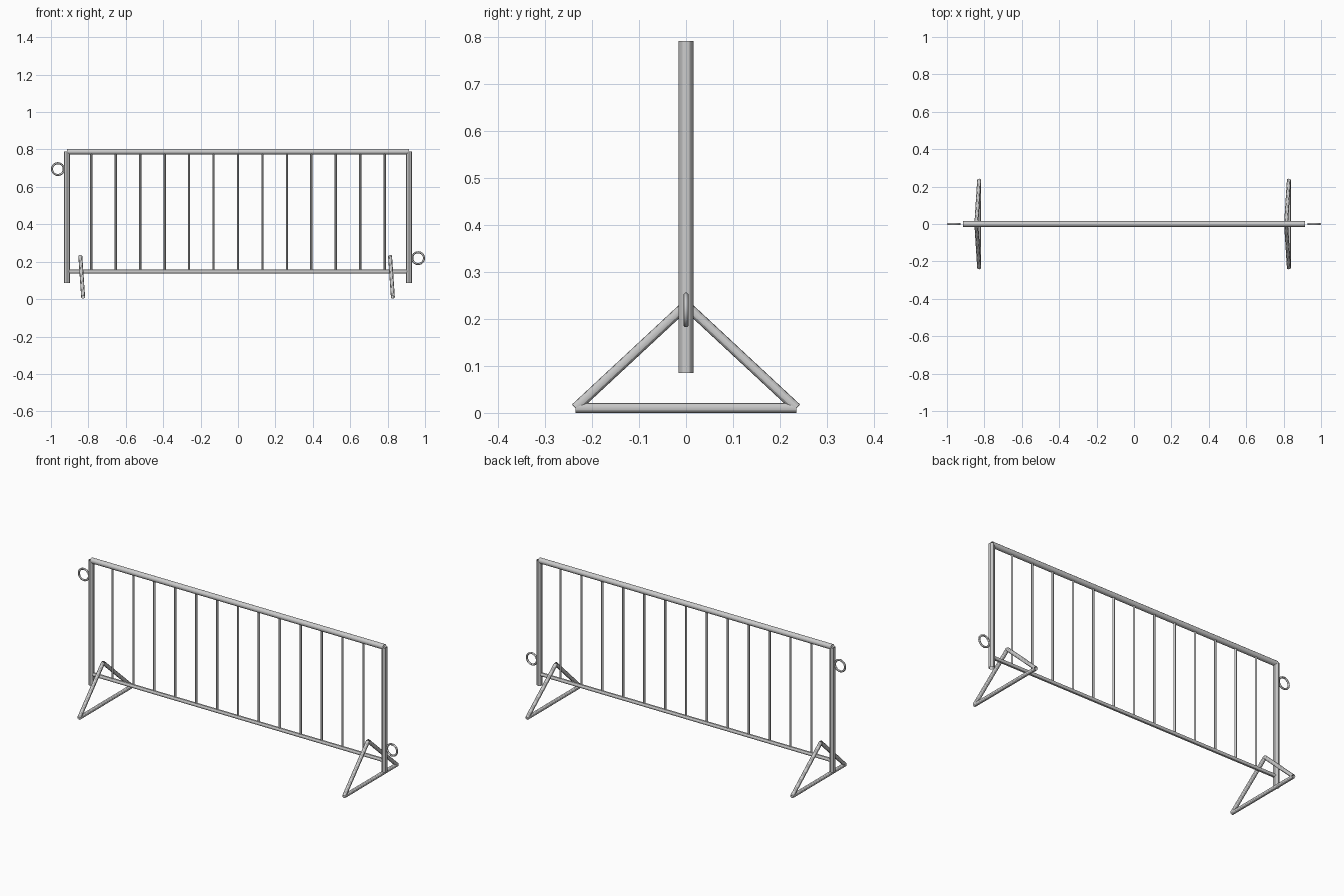
import bpy
from math import pi
from mathutils import Vector

if "Cube" in bpy.data.objects:
    bpy.data.objects.remove(bpy.data.objects["Cube"])


def tube(name, start, end, radius, sides=12):
    """Open-ended tube between two points."""
    a, b = Vector(start), Vector(end)
    d = b - a
    bpy.ops.mesh.primitive_cylinder_add(vertices=sides, radius=radius, depth=d.length,
                                        end_fill_type='NOTHING', location=(a + b) / 2)
    ob = bpy.context.object
    ob.rotation_euler = d.to_track_quat('Z', 'Y').to_euler()
    ob.name = name
    bpy.ops.object.shade_smooth_by_angle()
    return ob


def ring(name, x, z):
    """Coupling ring standing in the panel plane."""
    bpy.ops.mesh.primitive_torus_add(major_radius=0.0315, minor_radius=0.0055,
                                     major_segments=32, minor_segments=12,
                                     location=(x, 0, z), rotation=(pi / 2, 0, 0))
    bpy.context.object.name = name
    bpy.ops.object.shade_smooth_by_angle()


HALF, TOP, LOW = 0.915, 0.788, 0.147

# Frame: top rail, lower rail and side posts
tube("top_rail", (-HALF, 0, TOP), (HALF, 0, TOP), 0.015)
tube("lower_rail", (-HALF, 0, LOW), (HALF, 0, LOW), 0.0105)
for side, s in (("left", -1), ("right", 1)):
    tube(side + "_post", (s * HALF, 0, 0.085), (s * HALF, 0, 0.79), 0.0155)

# Evenly spaced upright bars
step = 2 * HALF / 14
for i in range(1, 14):
    x = -HALF + i * step
    tube(f"upright_bar_{i}", (x, 0, LOW), (x, 0, TOP), 0.006)

# Triangular feet, both leaning the same way
R = 0.0105
for side, x in (("left", -0.828), ("right", 0.828)):
    apex = (x - 0.015, 0, 0.229)
    front, back = (x, -0.235, R), (x, 0.235, R)
    tube(side + "_foot_base", front, back, R)
    tube(side + "_foot_front_leg", front, apex, R)
    tube(side + "_foot_back_leg", back, apex, R)

# Coupling rings
ring("left_ring", -0.963, 0.695)
ring("right_ring", 0.963, 0.219)
